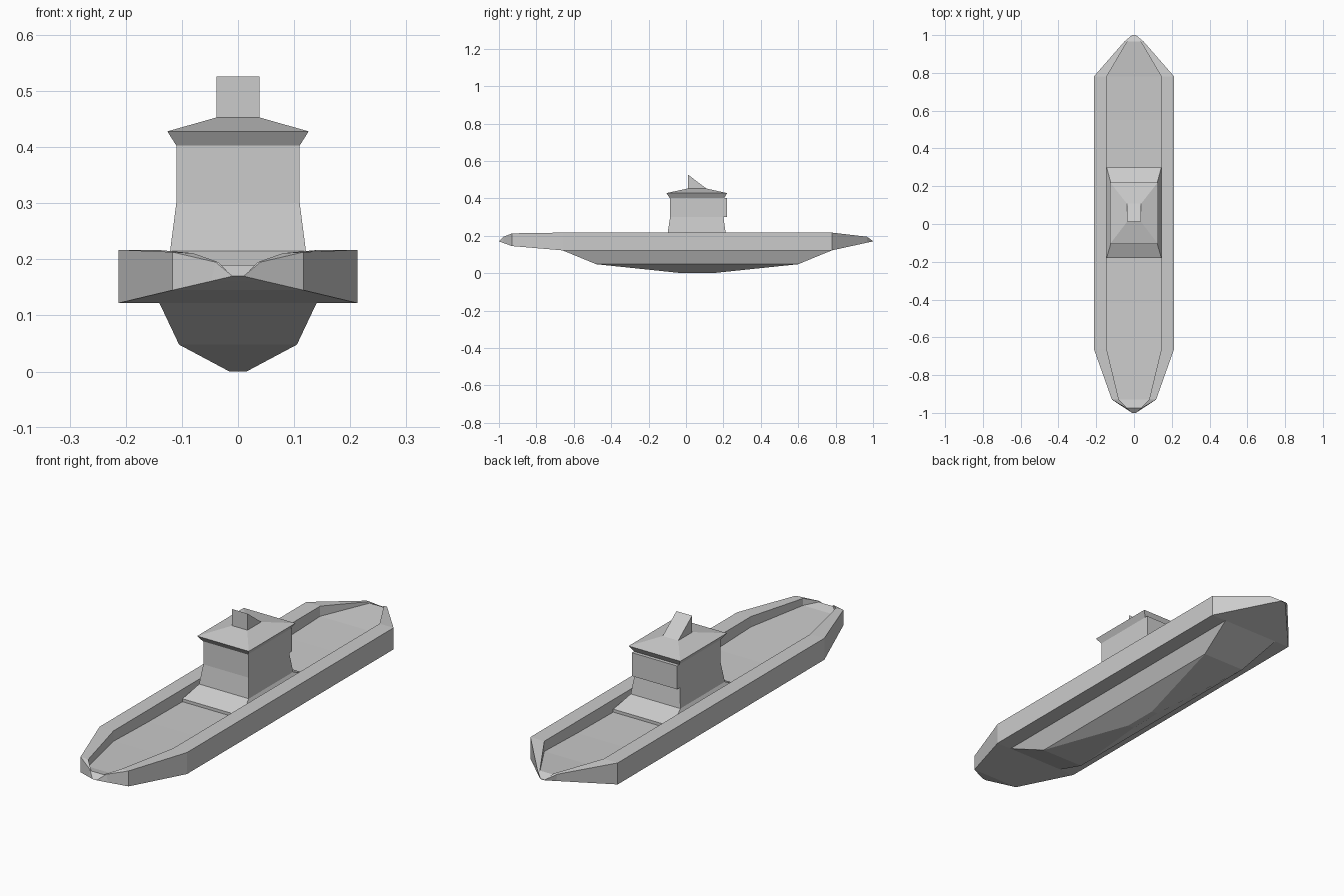
import bpy, bmesh


def loft(name, rings, cap_start=True, cap_end=True, skip=()):
    """Bridge rings with equal point counts; skip holds (ring, side) strips left open."""
    bm = bmesh.new()
    vr = [[bm.verts.new(p) for p in r] for r in rings]
    n = len(rings[0])
    for k in range(len(vr) - 1):
        for j in range(n):
            if (k, j) not in skip:
                m = (j + 1) % n
                bm.faces.new((vr[k][j], vr[k][m], vr[k + 1][m], vr[k + 1][j]))
    if cap_start:
        bm.faces.new(vr[0][::-1])
    if cap_end:
        bm.faces.new(vr[-1])
    bmesh.ops.remove_doubles(bm, verts=bm.verts, dist=0.0005)
    bmesh.ops.recalc_face_normals(bm, faces=bm.faces)
    mesh = bpy.data.meshes.new(name)
    bm.to_mesh(mesh)
    bm.free()
    obj = bpy.data.objects.new(name, mesh)
    bpy.context.collection.objects.link(obj)
    return obj


def rect(x, y0, y1, z):
    return [(-x, y0, z), (x, y0, z), (x, y1, z), (-x, y1, z)]


# Upper hull with raised rim and sunken deck
# station: y, flange inner x, bottom x, bottom z, rim outer x, z, rim inner x, z, deck z
stations = [
    (-1.0, .01, .01, .17, .01, .17, .01, .17, .17),
    (-.975, .03, .048, .161, .04, .195, .035, .195, .19),
    (-.93, .075, .117, .145, .117, .213, .08, .211, .18),
    (-.66, .14, .213, .122, .213, .217, .145, .217, .171),
    (-.42, .14, .213, .122, .213, .217, .145, .217, .164),
    (-.18, .14, .213, .122, .213, .217, .145, .217, .162),
    (.30, .14, .213, .122, .213, .217, .145, .217, .162),
    (.55, .14, .213, .122, .213, .217, .145, .217, .165),
    (.78, .14, .213, .122, .213, .217, .145, .217, .172),
    (.967, .03, .042, .163, .05, .195, .035, .195, .188),
    (1.0, .01, .01, .17, .01, .172, .01, .172, .172),
]
rings = []
for y, f, b, zb, t, zt, i, zi, zd in stations:
    half = [(f, y, zb), (b, y, zb), (t, y, zt), (i, y, zi), (i, y, zd)]
    rings.append(half + [(-x, yy, z) for x, yy, z in reversed(half)])
loft("upper_hull", rings, False, False, skip={(k, 9) for k in range(3, 8)})

# Faceted lower hull
loft("lower_hull", [rect(.015, -.02, .14, 0),
                    rect(.105, -.48, .60, .048),
                    rect(.14, -.66, .78, .122)], cap_end=False)

# Sloped plinth under the cabin
loft("cabin_plinth", [rect(.145, -.18, .30, .16),
                      rect(.145, -.18, .30, .175),
                      rect(.121, -.098, .212, .215)], cap_start=False, cap_end=False)

# Cabin with flared base
loft("cabin", [rect(.121, -.098, .212, .215),
               rect(.11, -.085, .20, .30),
               rect(.11, -.085, .20, .403)], cap_start=False, cap_end=False)

# Overhanging box on the cabin rear
loft("cabin_rear_box", [rect(.11, .195, .22, .30), rect(.11, .195, .22, .403)])

# Hipped roof with bevelled eaves
loft("roof", [rect(.11, -.088, .205, .403),
              rect(.126, -.105, .22, .428),
              rect(.038, .01, .108, .453)])

# Wedge funnel
loft("funnel", [[(x, .012, .45), (x, .108, .453), (x, .012, .526)] for x in (-.038, .038)])
